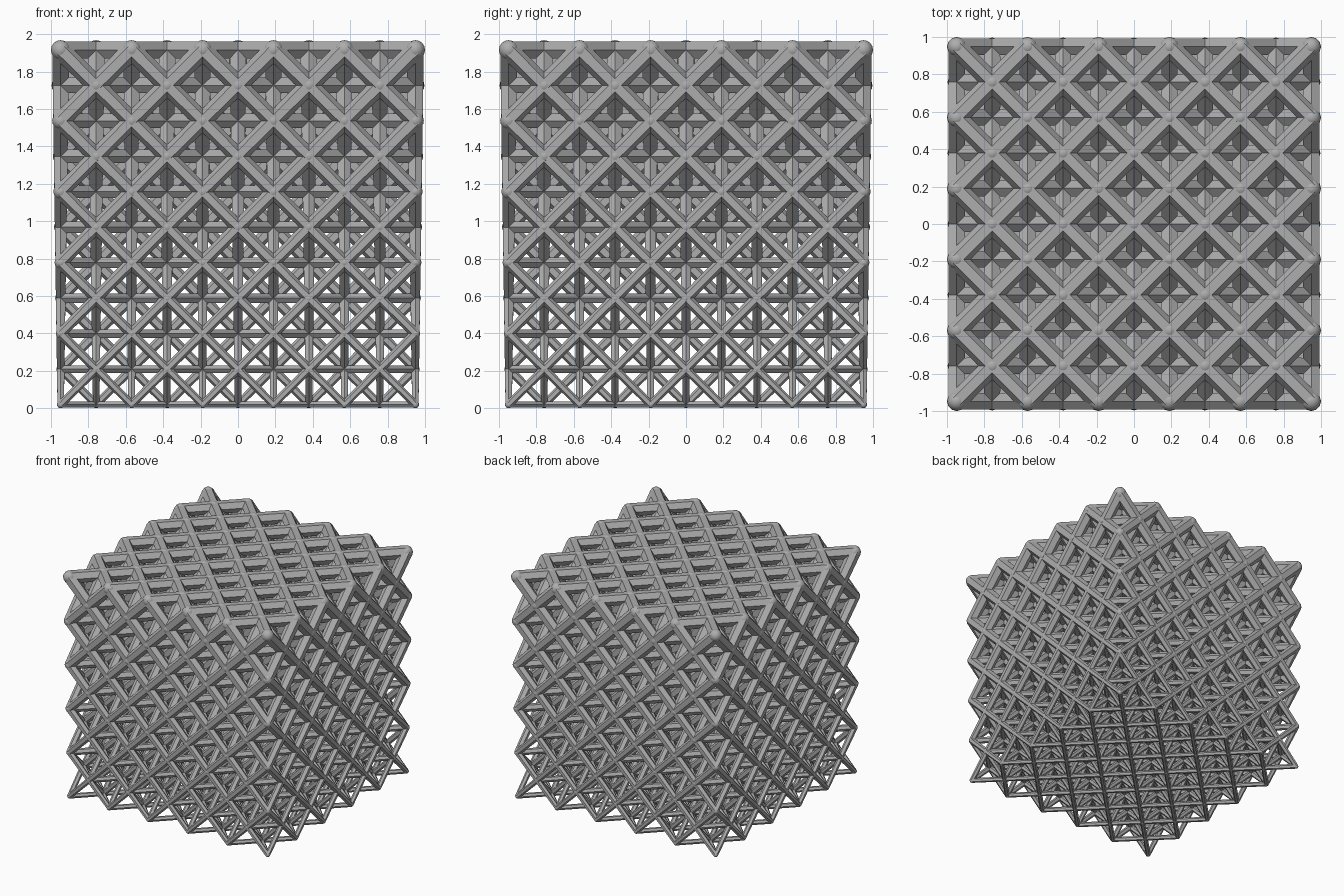
import bpy
import bmesh
import math
from mathutils import Vector

cube = bpy.data.objects.get("Cube")
if cube:
    bpy.data.objects.remove(cube, do_unlink=True)

CELLS = 5
HALF = 0.948                 # outermost node distance from the centre
STEP = HALF / CELLS          # half a lattice cell
R_LOW, R_HIGH = 0.02, 0.052  # strut radius at the bottom and the top
SIDES = 6

grey = bpy.data.materials.new("metal grey")
grey.use_nodes = True
colour = (0.42, 0.42, 0.42, 1)
grey.diffuse_color = colour
grey.node_tree.nodes["Principled BSDF"].inputs["Base Color"].default_value = colour


def position(n):
    return Vector((n[0] * STEP - HALF, n[1] * STEP - HALF, n[2] * STEP + R_LOW))


def radius(n):
    return R_LOW + (R_HIGH - R_LOW) * n[2] / (2 * CELLS)


def add_strut(verts, faces, a, b, flat):
    """Tapered six-sided bar with flat faces towards the given axis."""
    side = (position(b) - position(a)).normalized().cross(flat)
    low = range(len(verts), len(verts) + SIDES)
    high = range(low.stop, low.stop + SIDES)
    for n in (a, b):
        centre, r = position(n), radius(n)
        for i in range(SIDES):
            t = math.tau * i / SIDES
            verts.append(centre + r * (math.cos(t) * side + math.sin(t) * flat))
    for i in range(SIDES):
        j = (i + 1) % SIDES
        faces.append((low[i], high[i], high[j], low[j]))
    faces.append(tuple(low))
    faces.append(tuple(reversed(high)))


def make_object(name, verts, faces, smooth):
    mesh = bpy.data.meshes.new(name)
    mesh.from_pydata(verts, [], faces)
    mesh.polygons.foreach_set("use_smooth", [smooth] * len(faces))
    mesh.materials.append(grey)
    bpy.context.collection.objects.link(bpy.data.objects.new(name, mesh))


# Face-centred lattice: cell corners and face centres
span = range(2 * CELLS + 1)
nodes = {(x, y, z) for x in span for y in span for z in span if (x + y + z) % 2 == 0}

# Struts join every node to its nearest neighbours, grouped by plane
for axis, name in enumerate(("struts_side_planes", "struts_front_planes", "struts_level_planes")):
    flat = Vector((0, 0, 0))
    flat[axis] = 1
    u, v = [k for k in range(3) if k != axis]
    verts, faces = [], []
    for n in nodes:
        for sign in (1, -1):
            m = list(n)
            m[u] += 1
            m[v] += sign
            if tuple(m) in nodes:
                add_strut(verts, faces, n, m, flat)
    make_object(name, verts, faces, False)

# Round joints: one ball shape repeated at every node
bm = bmesh.new()
bmesh.ops.create_uvsphere(bm, u_segments=12, v_segments=8, radius=1)
ball_verts = [v.co.copy() for v in bm.verts]
ball_faces = [[v.index for v in f.verts] for f in bm.faces]
bm.free()

verts, faces = [], []
for n in nodes:
    start = len(verts)
    centre, r = position(n), radius(n)
    verts.extend(centre + r * co for co in ball_verts)
    faces.extend([start + i for i in f] for f in ball_faces)
make_object("joints", verts, faces, True)
